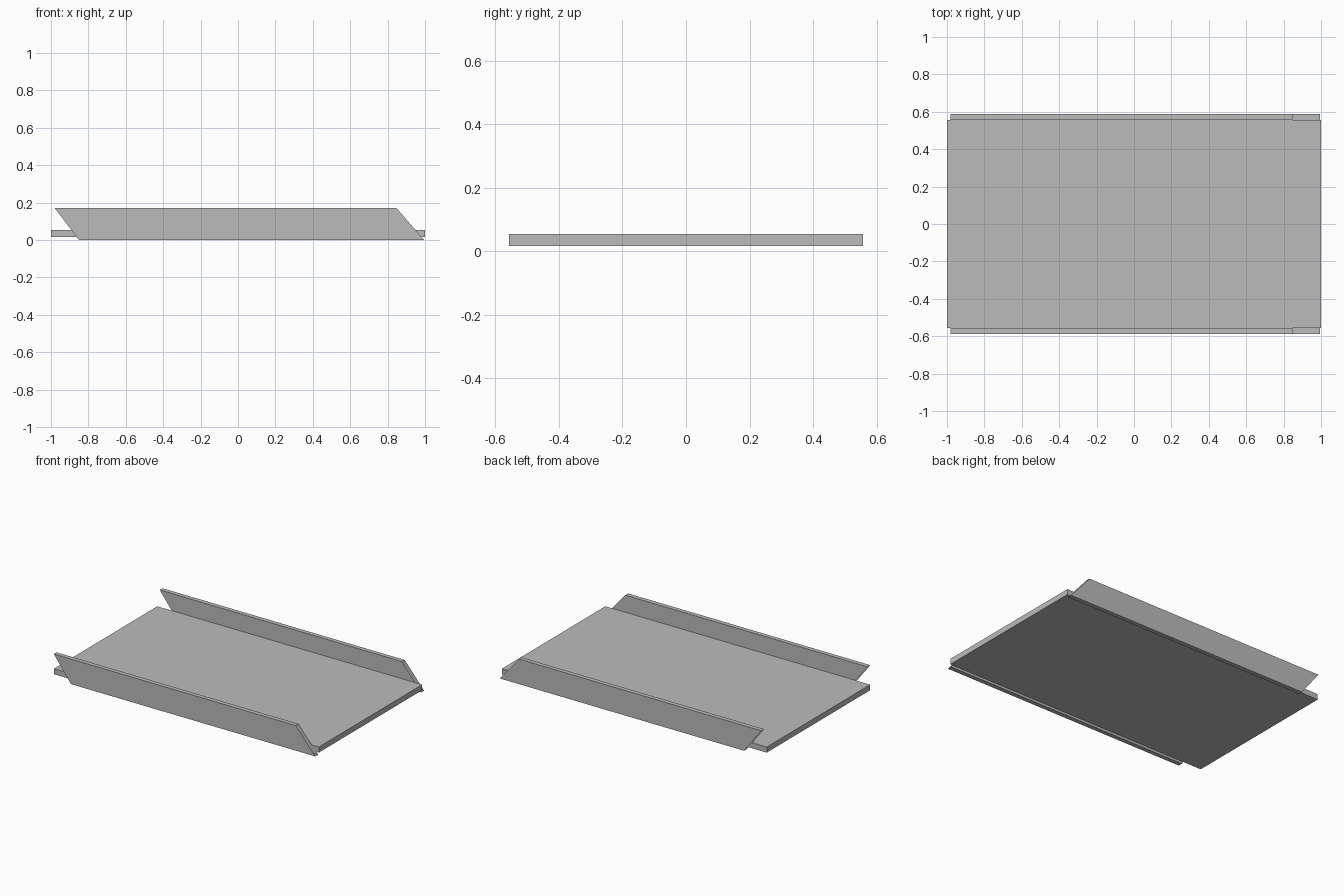
import bpy
import bmesh

default = bpy.data.objects.get("Cube")
if default:
    bpy.data.objects.remove(default, do_unlink=True)

# One plain grey for everything
grey = bpy.data.materials.new("plain grey")
grey.use_nodes = True
colour = (0.5, 0.5, 0.5, 1.0)
grey.diffuse_color = colour
grey.node_tree.nodes["Principled BSDF"].inputs["Base Color"].default_value = colour

HALF_WIDTH = 0.557
THICKNESS = 0.03


def add_object(name, bm):
    mesh = bpy.data.meshes.new(name)
    bm.to_mesh(mesh)
    bm.free()
    mesh.materials.append(grey)
    obj = bpy.data.objects.new(name, mesh)
    bpy.context.collection.objects.link(obj)
    return obj


# Flat bed
bm = bmesh.new()
bmesh.ops.create_cube(bm, size=1)
for v in bm.verts:
    v.co.x *= 2
    v.co.y *= 2 * HALF_WIDTH
    v.co.z = 0.035 + v.co.z * 0.038
add_object("bed", bm)


# Slanted side rails: hollow sleeves, open at both ends
def add_rail(name, side):
    inner = side * HALF_WIDTH
    outer = side * (HALF_WIDTH + THICKNESS)
    section = [(inner, 0), (outer, 0), (outer, 1), (inner, 1)]
    bm = bmesh.new()
    ends = {0: (-0.85, 0.995, 0.0), 1: (-0.98, 0.848, 0.171)}
    rear = [bm.verts.new((ends[k][0], y, ends[k][2])) for y, k in section]
    fore = [bm.verts.new((ends[k][1], y, ends[k][2])) for y, k in section]
    for i in range(4):
        j = (i + 1) % 4
        quad = [rear[i], rear[j], fore[j], fore[i]]
        bm.faces.new(quad if side < 0 else quad[::-1])
    bm.normal_update()
    # Make the sleeve face outward
    if max(bm.faces, key=lambda f: f.calc_center_median().z).normal.z < 0:
        bmesh.ops.reverse_faces(bm, faces=bm.faces)
    add_object(name, bm)


add_rail("right_rail", -1)
add_rail("left_rail", 1)

# Rails are named for the y side they close: front is -y, back is +y
bpy.data.objects["right_rail"].name = "front_rail"
bpy.data.objects["left_rail"].name = "back_rail"
